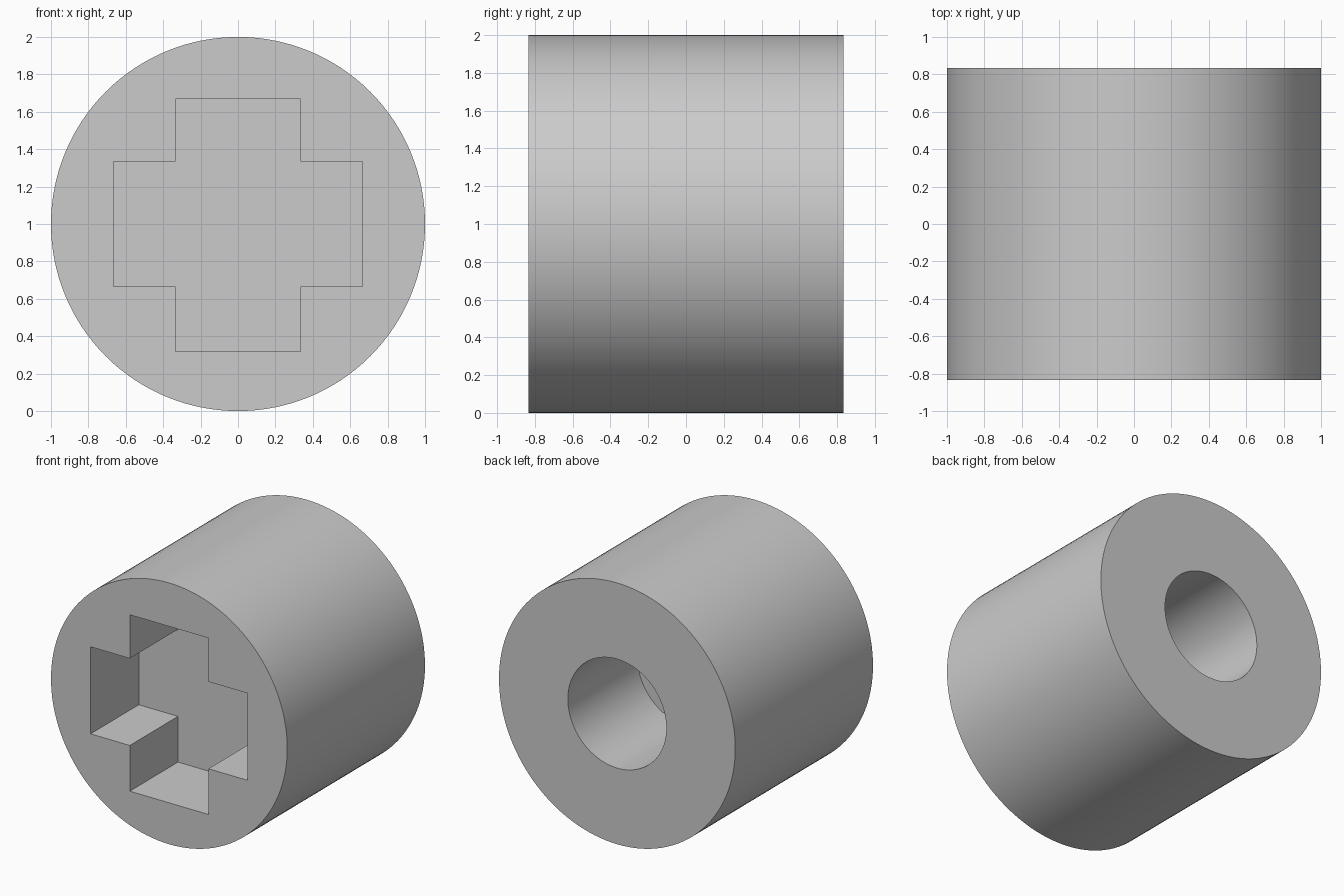
import bpy
import bmesh
import math
from mathutils import Matrix, Vector

cube = bpy.data.objects.get("Cube")
if cube:
    bpy.data.objects.remove(cube, do_unlink=True)

HALF = 0.833          # half length along y
RECESS = 0.583        # depth of the cross recess
BORE = 0.84           # depth of the rear bore
OVER = 0.1            # cutter overshoot

grey = bpy.data.materials.new("plain grey")
grey.use_nodes = True
colour = (0.6, 0.6, 0.6, 1)
grey.diffuse_color = colour
grey.node_tree.nodes["Principled BSDF"].inputs["Base Color"].default_value = colour


def prism(name, outline, y0, y1):
    """Extrude an x-z outline along y, centred at z = 1."""
    bm = bmesh.new()
    face = bm.faces.new([bm.verts.new((x, y0, z + 1)) for x, z in outline])
    side = bmesh.ops.extrude_face_region(bm, geom=[face])
    verts = [v for v in side["geom"] if isinstance(v, bmesh.types.BMVert)]
    bmesh.ops.translate(bm, verts=verts, vec=(0, y1 - y0, 0))
    bmesh.ops.recalc_face_normals(bm, faces=bm.faces)
    mesh = bpy.data.meshes.new(name)
    bm.to_mesh(mesh)
    bm.free()
    mesh.materials.append(grey)
    obj = bpy.data.objects.new(name, mesh)
    bpy.context.collection.objects.link(obj)
    return obj


def circle(radius, sides):
    return [(radius * math.cos(a), radius * math.sin(a))
            for a in (math.tau * i / sides for i in range(sides))]


# Round body
body = prism("round_body", circle(1, 128), -HALF, HALF)

# Cross-shaped socket in the front, slightly longer at the bottom
W, A, TOP, BOTTOM = 0.333, 0.665, 0.667, -0.683
cross = [(W, TOP), (W, W), (A, W), (A, -W), (W, -W), (W, BOTTOM)]
cross += [(-x, z) for x, z in reversed(cross)]
socket = prism("socket_cutter", cross, -HALF - OVER, -HALF + RECESS)

# Blind round bore in the back
bore = prism("bore_cutter", circle(0.417, 96), HALF - BORE, HALF + OVER)

bpy.ops.object.select_all(action="DESELECT")
bpy.context.view_layer.objects.active = body
body.select_set(True)
for cutter in (socket, bore):
    cutter.hide_render = True
    cut = body.modifiers.new(cutter.name, "BOOLEAN")
    cut.operation = "DIFFERENCE"
    cut.solver = "EXACT"
    cut.object = cutter
    bpy.ops.object.modifier_apply(modifier=cut.name)
    bpy.data.objects.remove(cutter, do_unlink=True)

bpy.ops.object.shade_smooth_by_angle(angle=math.radians(30))
